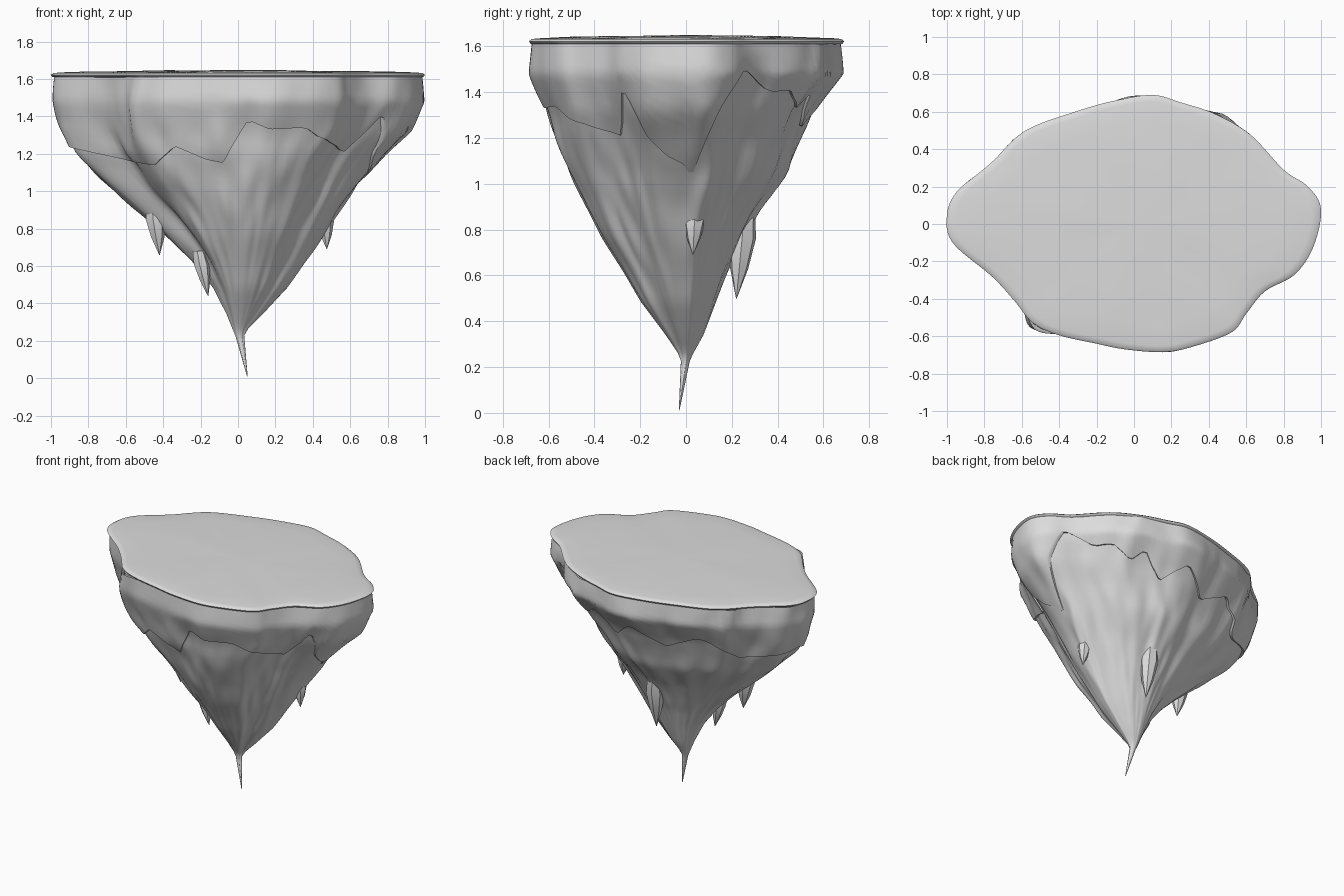
import bpy
import bmesh
import math
from mathutils import Vector, noise

cube = bpy.data.objects.get("Cube")
if cube:
    bpy.data.objects.remove(cube, do_unlink=True)

# One stone colour for everything
stone = bpy.data.materials.new("pale_grey_stone")
stone.use_nodes = True
stone.diffuse_color = (0.72, 0.72, 0.72, 1)
stone.node_tree.nodes["Principled BSDF"].inputs["Base Color"].default_value = (0.72, 0.72, 0.72, 1)

# Plan outline of the plateau, counter-clockwise
OUTLINE = [(1, .08), (.93, .2), (.8, .29), (.62, .48), (.43, .59), (.25, .65), (.1, .69),
           (-.1, .66), (-.3, .605), (-.58, .5), (-.75, .34), (-.82, .28), (-.95, .17),
           (-1, .05), (-.97, -.1), (-.76, -.28), (-.64, -.41), (-.54, -.53), (-.4, -.595),
           (-.2, -.64), (-.05, -.67), (.15, -.685), (.3, -.66), (.52, -.58), (.6, -.48),
           (.7, -.36), (.86, -.27), (.96, -.12)]

# Height, then the share of the outline kept toward +x, -x, +y and -y
PROFILE = [(1.61, .985, .98, .98, .985), (1.48, .99, .975, .99, .985), (1.32, .91, .935, .83, .9),
           (1.2, .79, .88, .75, .85), (1.05, .655, .73, .66, .74), (.88, .54, .52, .47, .62),
           (.76, .46, .39, .37, .53), (.62, .36, .24, .27, .4), (.48, .26, .13, .19, .28),
           (.34, .13, .06, .11, .13), (.24, .03, .02, .03, .03), (.01, .002, .002, .002, .002)]

# Compass angle in degrees and height of the ragged lower edge of the cliff
RAGGED = [(0, 1.08), (2, 1.02), (7, 1.2), (11, 1.34), (17, 1.5), (30, 1.4), (40, 1.41),
          (50, 1.32), (58, 1.4), (70, 1.24), (88, 1.38), (108, 1.24), (130, 1.36),
          (152, 1.2), (180, 1.25), (200, 1.16), (225, 1.14), (238, 1.24), (252, 1.17),
          (262, 1.15), (267, 1.24), (275, 1.38), (285, 1.33), (302, 1.34), (310, 1.29),
          (322, 1.25), (335, 1.21), (340, 1.42), (348, 1.2), (354, 1.12), (360, 1.08)]

# Vertical clefts (positive) and buttresses (negative): angle, width, depth
CLEFTS = [(204, 9, .11), (227, 6, -.05), (318, 6, .02), (345, 6, .03), (28, 8, .04),
          (52, 4, -.025), (68, 6, .03), (115, 7, .04), (140, 7, .06), (146, 3, -.03),
          (168, 4, -.02)]


def lookup(table, key):
    """Linear interpolation in a table sorted by its first column."""
    rows = sorted(table)
    key = min(max(key, rows[0][0]), rows[-1][0])
    for a, b in zip(rows, rows[1:]):
        if key <= b[0]:
            t = (key - a[0]) / (b[0] - a[0])
            return [p + (q - p) * t for p, q in zip(a[1:], b[1:])]


def smooth_loop(points, steps):
    """Closed spline through the points."""
    result, n = [], len(points)
    for i in range(n):
        a, b, c, d = (Vector(points[(i + k) % n]) for k in (-1, 0, 1, 2))
        for s in range(steps):
            t = s / steps
            result.append(b + (c - a) * t / 2 + (a * 2 - b * 5 + c * 4 - d) * t * t / 2
                          + (b * 3 - a - c * 3 + d) * t ** 3 / 2)
    return result


def angle_of(p):
    return math.degrees(math.atan2(p.y, p.x)) % 360


def surface(p, z, scale=1.0):
    """Point on the rock face below outline point p at height z."""
    right, left, back, front = lookup(PROFILE, z)
    spot = Vector((p.x * (right if p.x > 0 else left), p.y * (back if p.y > 0 else front), z))
    depth = 0
    band = math.sin(math.pi * min(max((z - .15) / 1.5, 0), 1))
    for centre, width, amount in CLEFTS:
        gap = (angle_of(p) - centre - 6 * math.sin(z * 4) + 180) % 360 - 180
        # Buttresses show only near the rim, clefts run the whole way down
        reach = band if amount > 0 else min(max((z - 1) * 4, 0), 1)
        depth += amount * math.exp(-(gap / width) ** 2) * reach
    rough = noise.noise(Vector((p.x * 5, p.y * 5, z * 1.6)))
    fine = noise.noise(Vector((p.x * 9, p.y * 9, z * 5 + 3)))
    k = scale * (1 - depth + (.035 * rough + .035 * fine) * band)
    # The lowest thorn bends forward and sideways
    bend = max(0, (.25 - z) / .24)
    return Vector((spot.x * k + .05 * bend, spot.y * k - .03 * bend, z))


def loft(name, rings, cap_start=False, cap_end=False, sharp=40):
    """Skin a stack of closed rings."""
    bm = bmesh.new()
    rows = [[bm.verts.new(co) for co in ring] for ring in rings]
    for a, b in zip(rows, rows[1:]):
        for i in range(len(a)):
            j = (i + 1) % len(a)
            bm.faces.new((a[i], a[j], b[j], b[i]))
    for wanted, row in ((cap_start, rows[0]), (cap_end, rows[-1])):
        if wanted:
            bm.faces.new(row)
    bmesh.ops.recalc_face_normals(bm, faces=bm.faces)
    mesh = bpy.data.meshes.new(name)
    bm.to_mesh(mesh)
    bm.free()
    mesh.materials.append(stone)
    obj = bpy.data.objects.new(name, mesh)
    bpy.context.collection.objects.link(obj)
    bpy.ops.object.select_all(action="DESELECT")
    obj.select_set(True)
    bpy.context.view_layer.objects.active = obj
    bpy.ops.object.shade_smooth_by_angle(angle=math.radians(sharp))


loop = smooth_loop(OUTLINE, 6)

# Tapering rock core, slightly recessed behind the cliff
rings = []
levels = 44
for i in range(levels + 1):
    z = 1.61 - 1.6 * i / levels
    recess = 1 - .025 * min(max((z - 1) / .2, 0), 1)
    rings.append([surface(p, z, recess) for p in loop])
loft("rock_core", rings, cap_start=True, cap_end=True, sharp=60)

# Overhanging cliff with a ragged lower lip
rings = []
for i in range(13):
    t = i / 12
    ring = []
    for p in loop:
        bottom = lookup(RAGGED, angle_of(p))[0]
        z = 1.61 + (bottom - 1.61) * t
        ring.append(surface(p, z, 1 + .01 * math.sin(math.pi * t)))
    rings.append(ring)
rings.append([surface(p, lookup(RAGGED, angle_of(p))[0] + .01, .94) for p in loop])
loft("cliff_band", rings, sharp=50)

# Thin plateau slab with a gently domed top
rings = []
for share, z in ((.97, 1.608), (.99, 1.611), (1, 1.622), (.985, 1.631), (.95, 1.635),
                 (.8, 1.639), (.6, 1.642), (.4, 1.645), (.2, 1.647), (.03, 1.648)):
    ring = []
    for p in loop:
        ripple = .004 * noise.noise(Vector((p.x * share * 4, p.y * share * 4, 0))) if share < .95 else 0
        ring.append((p.x * share, p.y * share, z + ripple))
    rings.append(ring)
loft("plateau_top", rings, cap_start=True, cap_end=True, sharp=60)


def hanging_spike(name, top, tip, width):
    """Faceted stone icicle, widest a third of the way down."""
    top, tip = Vector(top), Vector(tip)
    rings = []
    for t, r in ((0, .8), (.3, 1), (.65, .65), (1, .03)):
        centre = top.lerp(tip, t)
        rings.append([centre + Vector((math.cos(a), math.sin(a), 0)) * r * width
                      for a in (math.tau * k / 7 for k in range(7))])
    loft(name, rings, cap_start=True, cap_end=True, sharp=35)


hanging_spike("left_spike", (.46, .04, .9), (.475, .03, .69), .048)
hanging_spike("back_spike", (.07, .255, .87), (.08, .22, .5), .062)
hanging_spike("front_spike", (-.21, -.1, .68), (-.16, -.1, .44), .045)
hanging_spike("right_spike", (-.45, -.05, .93), (-.42, -.05, .66), .058)
